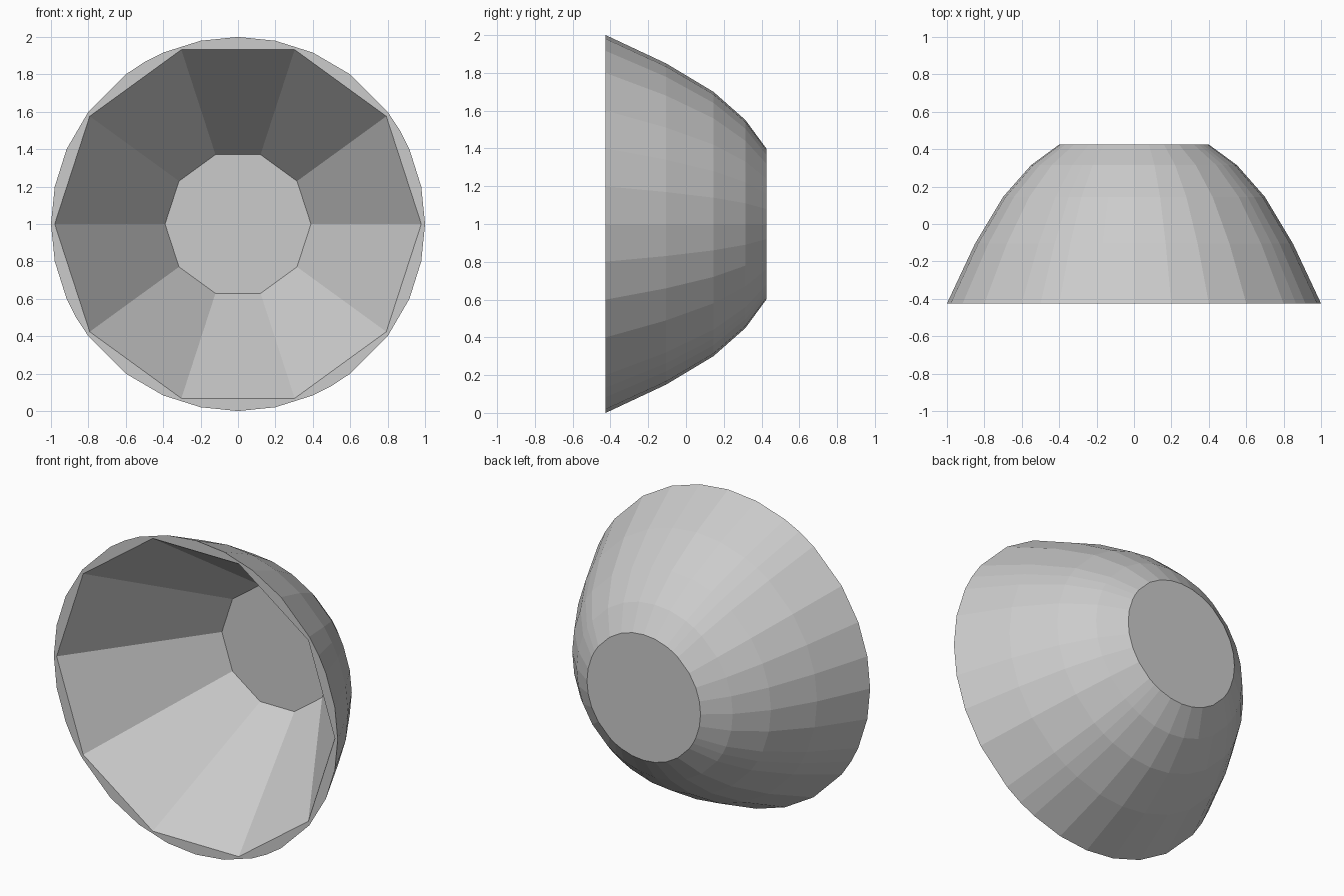
import bpy, bmesh
from math import sin, cos, pi, radians

if "Cube" in bpy.data.objects:
    bpy.data.objects.remove(bpy.data.objects["Cube"])

CENTRE_Z = 1.0

# Outer rim corners repeat this uneven spacing in each quarter turn
QUARTER = [0, 11.5, 23.6, 30, 36.9, 53.1, 66.4, 78.5]
OUTER_ANGLES = [radians(q * 90 + a) for q in range(4) for a in QUARTER]
INNER_ANGLES = [2 * pi * i / 10 for i in range(10)]

# (radius, y) profiles running from front rim to back
OUTER_PROFILE = [(1.0, -0.425), (0.85, -0.105), (0.70, 0.145), (0.55, 0.315), (0.40, 0.425)]
INNER_PROFILE = [(0.98, -0.425), (0.39, 0.395)]


def shell(bm, profile, angles):
    """Stack rings along y, bridge them, cap the back; return the front ring."""
    rings = [[bm.verts.new((r * cos(a), y, CENTRE_Z + r * sin(a))) for a in angles]
             for r, y in profile]
    n = len(angles)
    for a, b in zip(rings, rings[1:]):
        for i in range(n):
            j = (i + 1) % n
            bm.faces.new((a[i], a[j], b[j], b[i]))
    bm.faces.new(rings[-1])
    return rings[0]


bm = bmesh.new()
# Rounded outside and ten-sided hollow
outer = shell(bm, OUTER_PROFILE, OUTER_ANGLES)
inner = shell(bm, INNER_PROFILE, INNER_ANGLES)

# Flat rim between the round edge and the decagon
bm.edges.ensure_lookup_table()
rim_edges = [bm.edges.get((ring[i], ring[i - 1])) for ring in (outer, inner)
             for i in range(len(ring))]
bmesh.ops.triangle_fill(bm, edges=rim_edges, use_beauty=True, normal=(0, -1, 0))
bmesh.ops.recalc_face_normals(bm, faces=bm.faces)

mesh = bpy.data.meshes.new("bowl")
bm.to_mesh(mesh)
bm.free()
bpy.context.collection.objects.link(bpy.data.objects.new("bowl", mesh))
